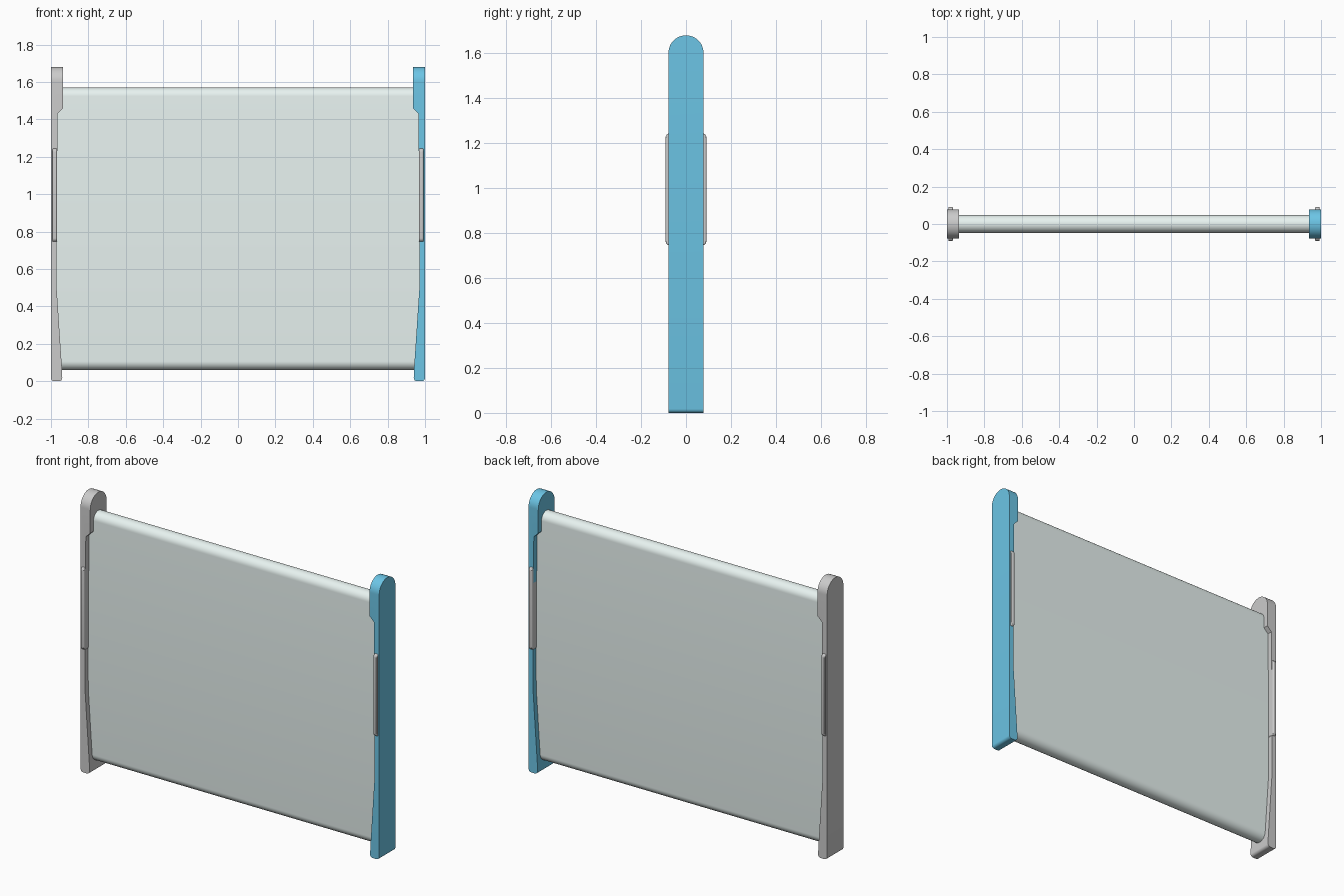
import bpy, bmesh
from mathutils import Vector

if "Cube" in bpy.data.objects:
    bpy.data.objects.remove(bpy.data.objects["Cube"])


def material(name, rgb):
    m = bpy.data.materials.new(name)
    m.diffuse_color = (*rgb, 1)
    m.use_nodes = True
    m.node_tree.nodes["Principled BSDF"].inputs["Base Color"].default_value = m.diffuse_color
    return m


def prism(bm, points, offset):
    """Extrude a closed polygon along an offset vector."""
    face = bm.faces.new([bm.verts.new(p) for p in points])
    ext = bmesh.ops.extrude_face_region(bm, geom=[face])
    moved = [g for g in ext["geom"] if isinstance(g, bmesh.types.BMVert)]
    bmesh.ops.translate(bm, verts=moved, vec=Vector(offset))
    bmesh.ops.recalc_face_normals(bm, faces=bm.faces)


def round_edges(bm, axis, test, radius, segments):
    """Round the edges parallel to an axis whose midpoint passes the test."""
    edges = []
    for e in bm.edges:
        d = (e.verts[1].co - e.verts[0].co).normalized()
        if abs(d[axis]) > 0.99 and test((e.verts[0].co + e.verts[1].co) / 2):
            edges.append(e)
    bmesh.ops.bevel(bm, geom=edges, offset=radius, offset_type='OFFSET',
                    segments=segments, profile=0.5, affect='EDGES')


def finish(bm, name, mat=None):
    bmesh.ops.remove_doubles(bm, verts=bm.verts, dist=0.0002)
    bmesh.ops.recalc_face_normals(bm, faces=bm.faces)
    mesh = bpy.data.meshes.new(name)
    bm.to_mesh(mesh)
    bm.free()
    ob = bpy.data.objects.new(name, mesh)
    bpy.context.collection.objects.link(ob)
    if mat:
        mesh.materials.append(mat)
    bpy.context.view_layer.objects.active = ob
    bpy.ops.object.select_all(action='DESELECT')
    ob.select_set(True)
    bpy.ops.object.shade_smooth_by_angle(angle=0.6)
    return ob


def box_x(bm, x0, x1, hy, z0, z1):
    prism(bm, [(x0, -hy, z0), (x0, hy, z0), (x0, hy, z1), (x0, -hy, z1)],
          (x1 - x0, 0, 0))


# Central panel with rounded top and bottom edges
bm = bmesh.new()
box_x(bm, -0.98, 0.98, 0.047, 0.06, 1.57)
round_edges(bm, 0, lambda c: True, 0.0469, 10)
finish(bm, "panel", material("pale_glass", (0.81, 0.90, 0.88)))

# Side posts: waisted silhouette, round head, softened foot
outline = [(1, 0), (1, 1.68), (0.935, 1.68), (0.935, 1.46), (0.965, 1.43),
           (0.966, 1.25), (0.971, 1.0), (0.970, 0.5), (0.941, 0.06), (0.939, 0)]
HALF = 0.078
blue = material("blue", (0.15, 0.56, 0.79))
for side, label, mat in ((-1, "left", None), (1, "right", blue)):
    bm = bmesh.new()
    prism(bm, [(side * x, -HALF, z) for x, z in outline], (0, 2 * HALF, 0))
    round_edges(bm, 0, lambda c: c.z > 1.67, HALF - 0.0001, 12)
    round_edges(bm, 1, lambda c: c.z < 0.001, 0.018, 5)
    finish(bm, label + "_post", mat)

    # Grip plate passing through the post, proud of its front and back
    bm = bmesh.new()
    box_x(bm, side * 0.968, side * 0.992, 0.091, 0.745, 1.245)
    round_edges(bm, 0, lambda c: True, 0.02, 5)
    grip = finish(bm, label + "_grip")
    bev = grip.modifiers.new("soft_edge", 'BEVEL')
    bev.width, bev.segments = 0.005, 2
    bev.limit_method = 'ANGLE'
    bev.angle_limit = 0.9
